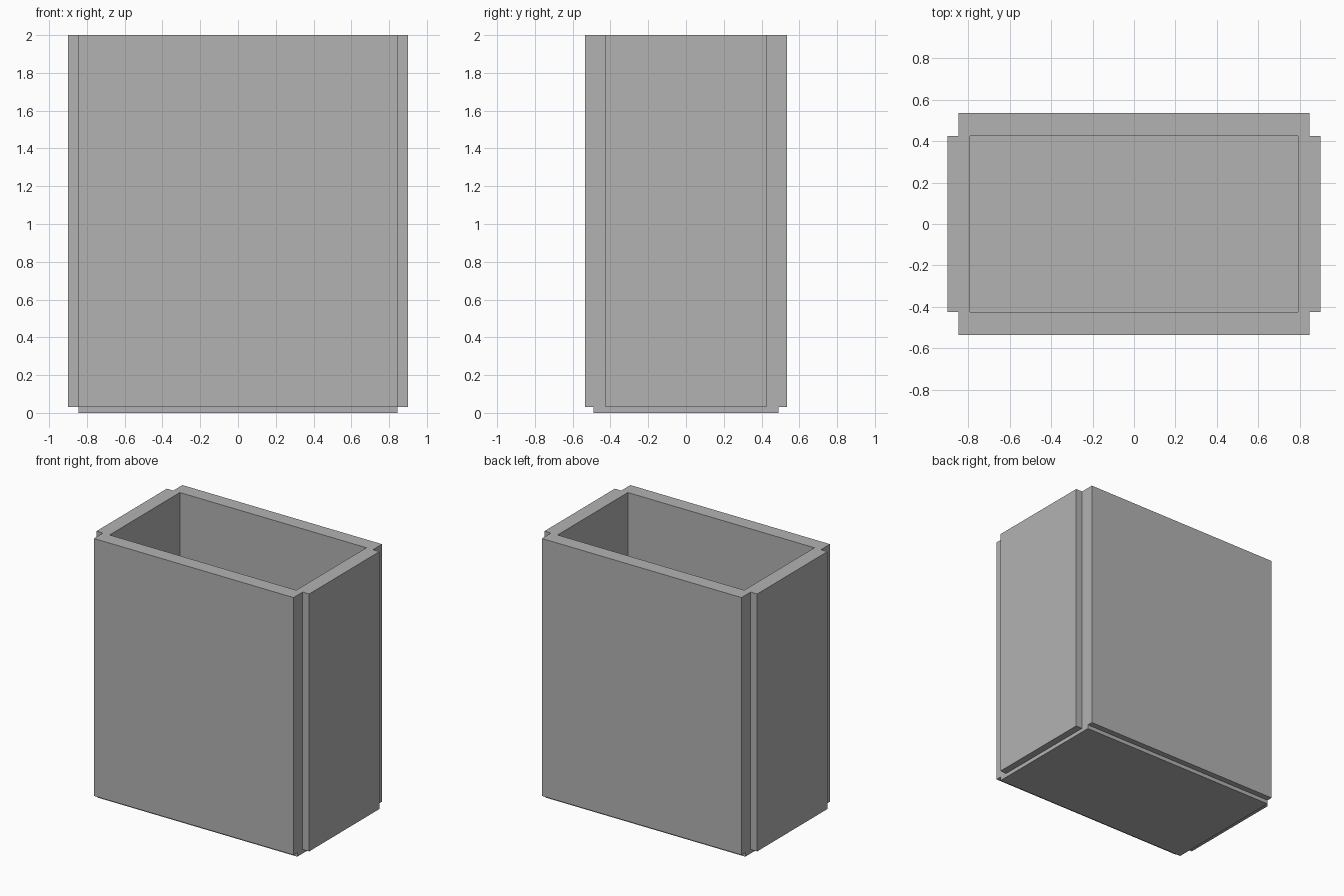
import bpy

# Remove the default object
cube = bpy.data.objects.get("Cube")
if cube:
    bpy.data.objects.remove(cube, do_unlink=True)

# Single flat colour
grey = bpy.data.materials.new("light_grey")
grey.use_nodes = True
colour = (0.45, 0.45, 0.45, 1)
grey.diffuse_color = colour
grey.node_tree.nodes["Principled BSDF"].inputs["Base Color"].default_value = colour

HEIGHT = 2.0
BASE = 0.06            # floor slab thickness
WALL = 0.11            # wall thickness
WALL_Z = BASE / 2      # walls start halfway up the floor slab
SIDE_X = 0.845         # centre of the side walls
FRONT_Y = 0.48         # centre of the front and back walls


def slab(name, centre, size):
    bpy.ops.mesh.primitive_cube_add(size=1, location=centre)
    obj = bpy.context.object
    obj.name = name
    obj.scale = size
    bpy.ops.object.transform_apply(location=False, rotation=False, scale=True)
    obj.data.materials.append(grey)
    return obj


# Floor
slab("floor", (0, 0, BASE / 2), (2 * SIDE_X, 0.98, BASE))

# Walls in opposite pairs
wall_h = HEIGHT - WALL_Z
mid_z = WALL_Z + wall_h / 2
for name, s in (("front_wall", -1), ("back_wall", 1)):
    slab(name, (0, s * FRONT_Y, mid_z), (2 * SIDE_X, WALL, wall_h))
for name, s in (("right_wall", -1), ("left_wall", 1)):
    slab(name, (s * SIDE_X, 0, mid_z), (WALL, 2 * FRONT_Y - WALL, wall_h))
